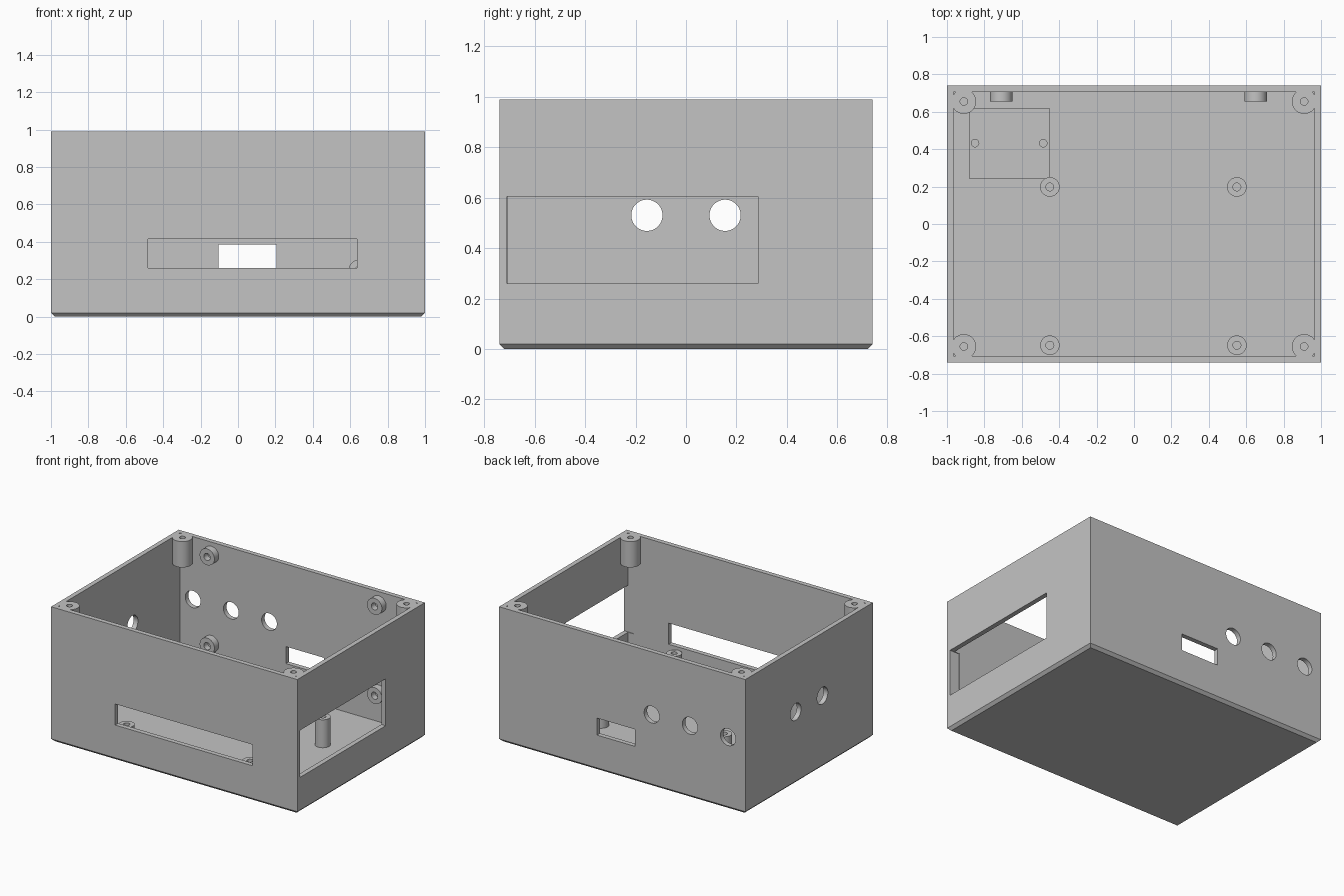
import bpy
import bmesh
from math import pi, radians
from mathutils import Matrix, Vector

if "Cube" in bpy.data.objects:
    bpy.data.objects.remove(bpy.data.objects["Cube"], do_unlink=True)

# Overall sizes
X, Y, H = 1.0, 0.74, 0.99
WALL = 0.035
FLOOR = 0.035

grey = bpy.data.materials.new("plain grey")
grey.use_nodes = True
colour = (0.55, 0.55, 0.55, 1)
grey.diffuse_color = colour
grey.node_tree.nodes["Principled BSDF"].inputs["Base Color"].default_value = colour


def finish(bm, name):
    """Turn a bmesh into a grey object."""
    bmesh.ops.recalc_face_normals(bm, faces=bm.faces)
    mesh = bpy.data.meshes.new(name)
    bm.to_mesh(mesh)
    bm.free()
    mesh.materials.append(grey)
    obj = bpy.data.objects.new(name, mesh)
    bpy.context.scene.collection.objects.link(obj)
    return obj


def box_bm(low, high):
    bm = bmesh.new()
    low, high = Vector(low), Vector(high)
    size = Matrix.Diagonal((*(high - low), 1))
    bmesh.ops.create_cube(bm, size=1, matrix=Matrix.Translation((low + high) / 2) @ size)
    return bm


def rod_bm(centre, radius, depth, axis):
    turn = {"x": Matrix.Rotation(pi / 2, 4, "Y"),
            "y": Matrix.Rotation(pi / 2, 4, "X"),
            "z": Matrix()}[axis]
    bm = bmesh.new()
    bmesh.ops.create_cone(bm, cap_ends=True, segments=48, radius1=radius, radius2=radius,
                          depth=depth, matrix=Matrix.Translation(centre) @ turn)
    return bm


def drilled_post(name, base, radius, height, hole, depth, turn=Matrix()):
    """Lathe a post with a blind screw hole in its end."""
    profile = [(0, 0), (radius, 0), (radius, height), (hole, height),
               (hole, height - depth), (0, height - depth)]
    bm = bmesh.new()
    verts = [bm.verts.new((r, 0, z)) for r, z in profile]
    edges = [bm.edges.new(pair) for pair in zip(verts, verts[1:])]
    bmesh.ops.spin(bm, geom=verts + edges, cent=(0, 0, 0), axis=(0, 0, 1),
                   angle=2 * pi, steps=48)
    bmesh.ops.remove_doubles(bm, verts=bm.verts, dist=0.0001)
    bmesh.ops.transform(bm, matrix=Matrix.Translation(base) @ turn, verts=bm.verts)
    return finish(bm, name)


# Enclosure shell with a chamfered foot
bm = box_bm((-X, -Y, 0), (X, Y, H))
foot = [e for e in bm.edges if all(v.co.z < 0.01 for v in e.verts)]
bmesh.ops.bevel(bm, geom=foot, offset=0.02, segments=1, affect="EDGES")
shell = finish(bm, "enclosure_shell")

# Cavity, wall openings and floor recess
cuts = [
    box_bm((-X + WALL, -Y + WALL, FLOOR), (X - WALL, Y - WALL, H + 0.2)),
    box_bm((-0.48, -Y - 0.1, 0.26), (0.635, -Y + 0.08, 0.415)),   # front slot
    box_bm((-0.105, Y - 0.08, 0.26), (0.205, Y + 0.1, 0.385)),    # back slot
    box_bm((X - 0.08, -0.71, 0.26), (X + 0.1, 0.285, 0.605)),     # left window
    box_bm((-0.88, 0.242, FLOOR - 0.012), (-0.453, 0.618, 0.1)),  # floor recess
]
cuts += [rod_bm((-X, y, 0.53), 0.062, 0.2, "x") for y in (-0.155, 0.155)]
cuts += [rod_bm((x, Y, 0.53), 0.062, 0.2, "y") for x in (-0.86, -0.55, -0.24)]
cuts += [rod_bm((x, 0.432, 0.05), 0.02, 0.08, "z") for x in (-0.85, -0.485)]

cutters = []
for bm in cuts:
    cutter = finish(bm, "cutter")
    cutter.hide_render = True
    cutters.append(cutter)
    mod = shell.modifiers.new("cut", "BOOLEAN")
    mod.operation = "DIFFERENCE"
    mod.solver = "EXACT"
    mod.object = cutter

bpy.context.view_layer.update()
cut_mesh = bpy.data.meshes.new_from_object(
    shell.evaluated_get(bpy.context.evaluated_depsgraph_get()))
shell.modifiers.clear()
shell.data = cut_mesh
for cutter in cutters:
    bpy.data.objects.remove(cutter, do_unlink=True)

parts = [shell]

# Lid screw posts hanging in the top corners
for side, sx in (("right", -1), ("left", 1)):
    for end, sy in (("front", -1), ("back", 1)):
        parts.append(drilled_post(f"{end}_{side}_corner_post",
                                  (sx * 0.91, sy * 0.655, H - 0.19),
                                  0.066, 0.19, 0.02, 0.15))

# Board standoffs on the floor
for side, x in (("right", -0.45), ("left", 0.55)):
    for end, y in (("front", -0.648), ("back", 0.198)):
        parts.append(drilled_post(f"{end}_{side}_standoff", (x, y, FLOOR - 0.02),
                                  0.052, 0.225, 0.021, 0.18))

# Mounting bosses on the inside of the back wall
forward = Matrix.Rotation(pi / 2, 4, "X")
for side, x in (("right", -0.71), ("left", 0.65)):
    for level, z in (("lower", 0.245), ("upper", 0.9)):
        parts.append(drilled_post(f"{level}_{side}_wall_boss", (x, Y - WALL + 0.01, z),
                                  0.06, 0.06, 0.026, 0.045, forward))

# Smooth round surfaces, crisp edges
bpy.ops.object.select_all(action="DESELECT")
for obj in parts:
    obj.select_set(True)
bpy.context.view_layer.objects.active = shell
bpy.ops.object.shade_smooth_by_angle(angle=radians(30))
